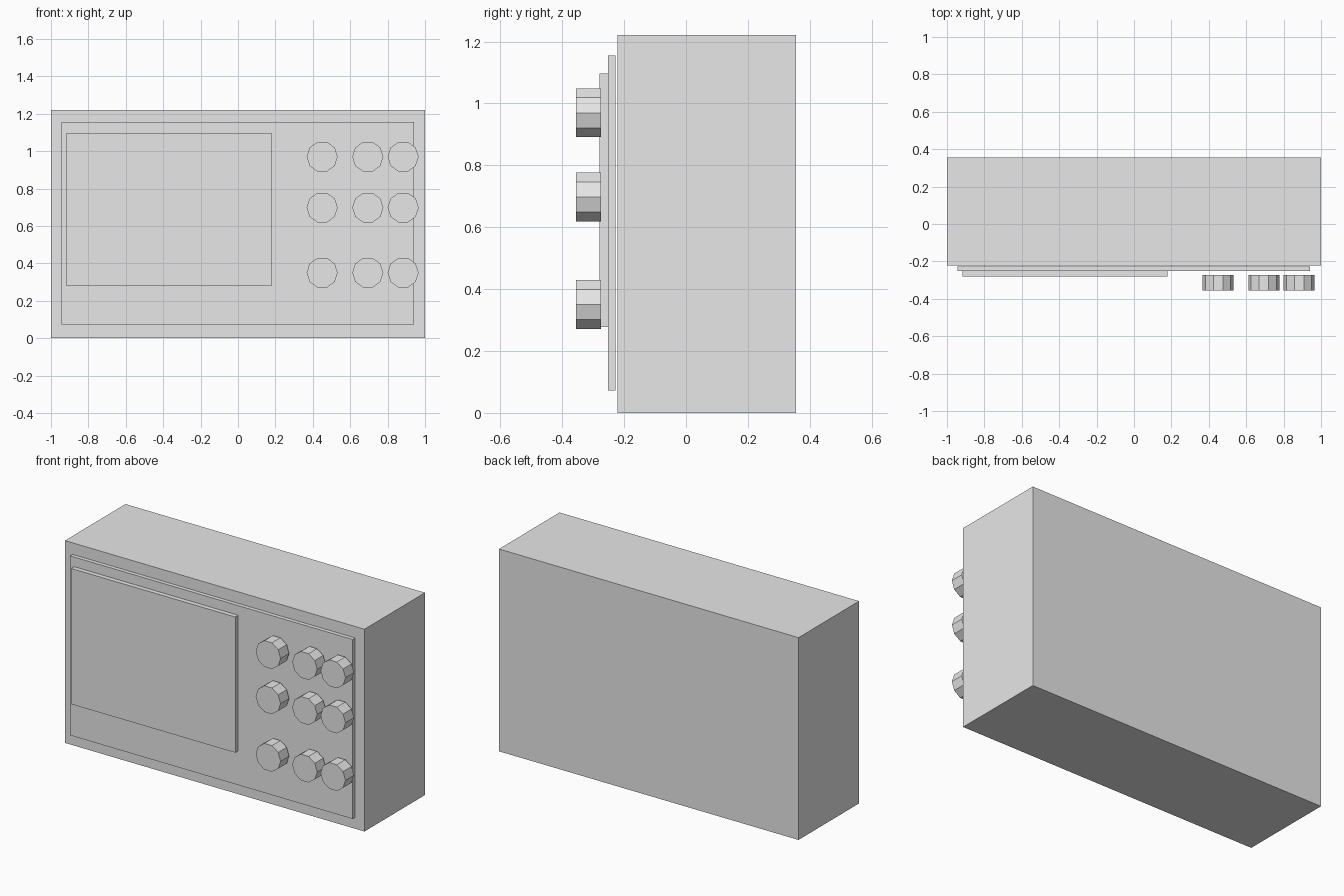
import bpy
from math import pi
from mathutils import Matrix

cube = bpy.data.objects.get("Cube")
if cube:
    bpy.data.objects.remove(cube, do_unlink=True)

# Single plain grey for every part
grey = bpy.data.materials.new("light_grey")
grey.use_nodes = True
colour = (0.8, 0.8, 0.8, 1)
grey.diffuse_color = colour
grey.node_tree.nodes["Principled BSDF"].inputs["Base Color"].default_value = colour


def finish(name):
    obj = bpy.context.object
    obj.name = obj.data.name = name
    obj.data.materials.append(grey)
    return obj


def box(name, xs, ys, zs):
    """Box spanning the given (low, high) range on each axis."""
    spans = (xs, ys, zs)
    bpy.ops.mesh.primitive_cube_add(size=1, location=[sum(s) / 2 for s in spans])
    obj = finish(name)
    obj.data.transform(Matrix.Diagonal([hi - lo for lo, hi in spans] + [1]))
    return obj


# Casing, raised front panel and door
box("body", (-1, 1), (-0.222, 0.355), (0, 1.221))
box("front_panel", (-0.945, 0.942), (-0.252, -0.228), (0.072, 1.155))
box("door", (-0.918, 0.178), (-0.28, -0.252), (0.278, 1.097))

# Ten-sided control knobs in three rows, standing just clear of the panel
front, back = -0.355, -0.274
for row, z in zip(("top", "middle", "bottom"), (0.97, 0.698, 0.35)):
    for column, x in zip(("inner", "centre", "outer"), (0.45, 0.694, 0.883)):
        bpy.ops.mesh.primitive_cylinder_add(
            vertices=10, radius=0.083, depth=back - front,
            location=(x, (front + back) / 2, z))
        knob = finish(f"{row}_{column}_knob")
        # Corners point sideways, flat sides face up and down
        knob.data.transform(Matrix.Rotation(pi / 2, 4, "X") @ Matrix.Rotation(pi / 2, 4, "Z"))
